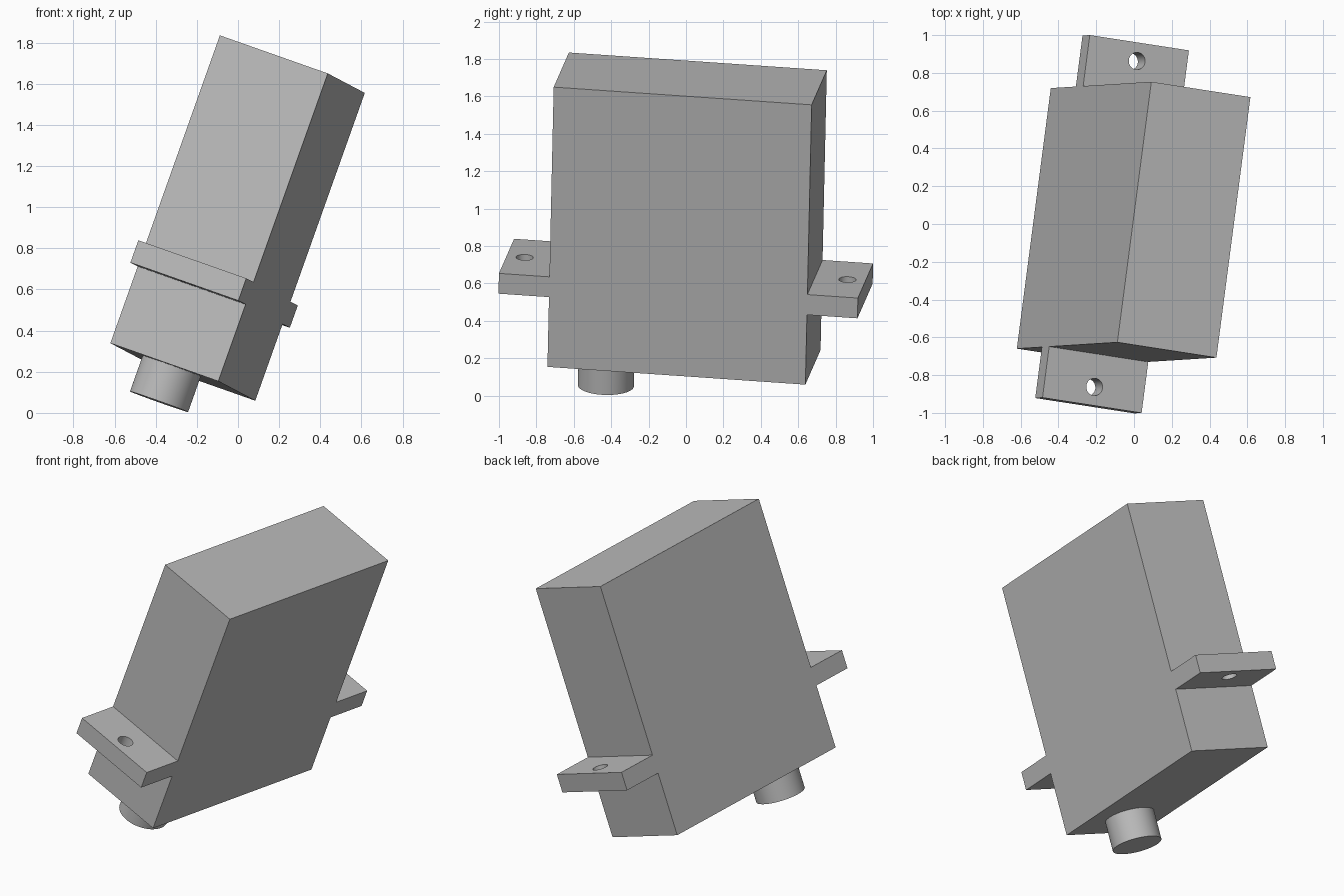
import bpy, bmesh, math
from mathutils import Matrix, Vector

cube = bpy.data.objects.get("Cube")
if cube:
    bpy.data.objects.remove(cube, do_unlink=True)

# Single grey finish
grey = bpy.data.materials.new("plain_grey")
grey.use_nodes = True
colour = (0.5, 0.5, 0.5, 1)
grey.diffuse_color = colour
grey.node_tree.nodes["Principled BSDF"].inputs["Base Color"].default_value = colour

# Tilted frame of the whole motor: width, length and height axes
length_axis = Vector((0.129, 0.989, -0.068)).normalized()
width_axis = Vector((0.9335, -0.142, -0.329))
width_axis = (width_axis - length_axis * width_axis.dot(length_axis)).normalized()
height_axis = width_axis.cross(length_axis)
FRAME = Matrix((width_axis, length_axis, height_axis)).transposed().to_4x4()
FRAME.translation = (-0.002, 0.006, 0.947)

# Half sizes of the case, tab reach and heights
HW, HL, HH = 0.281, 0.697, 0.794
REACH, TAB_TOP, TAB_LOW = 0.97, -0.283, -0.398
HOLE_Y, HOLE_R = 0.872, 0.046
SHAFT_Y, SHAFT_R, SHAFT_END = -0.418, 0.15, -0.978


def finish(name, bm):
    bmesh.ops.recalc_face_normals(bm, faces=bm.faces)
    mesh = bpy.data.meshes.new(name)
    bm.to_mesh(mesh)
    bm.free()
    mesh.materials.append(grey)
    obj = bpy.data.objects.new(name, mesh)
    bpy.context.collection.objects.link(obj)
    obj.matrix_world = FRAME
    return obj


def add_cylinder(bm, y, radius, low, high, sides):
    bmesh.ops.create_cone(bm, cap_ends=True, segments=sides, radius1=radius,
                          radius2=radius, depth=high - low,
                          matrix=Matrix.Translation((0, y, (low + high) / 2)))


def smooth(obj):
    bpy.ops.object.select_all(action='DESELECT')
    obj.select_set(True)
    bpy.context.view_layer.objects.active = obj
    bpy.ops.object.shade_smooth_by_angle(angle=math.radians(30))


# Case with both mounting tabs: mirrored side profile, extruded across the width
half = [(HL, -HH), (HL, TAB_LOW), (REACH, TAB_LOW), (REACH, TAB_TOP), (HL, TAB_TOP), (HL, HH)]
profile = half + [(-y, z) for y, z in reversed(half)]
bm = bmesh.new()
side = bm.faces.new([bm.verts.new((-HW, y, z)) for y, z in profile])
walls = bmesh.ops.extrude_face_region(bm, geom=[side], use_keep_orig=True)
bmesh.ops.translate(bm, vec=(2 * HW, 0, 0),
                    verts=[v for v in walls["geom"] if isinstance(v, bmesh.types.BMVert)])
case = finish("case_with_tabs", bm)

# Screw holes through the tabs
bm = bmesh.new()
for s in (-1, 1):
    add_cylinder(bm, s * HOLE_Y, HOLE_R, TAB_LOW - 0.1, TAB_TOP + 0.1, 32)
cutter = finish("hole_cutter", bm)
cutter.hide_render = True
cut = case.modifiers.new("screw_holes", 'BOOLEAN')
cut.operation = 'DIFFERENCE'
cut.solver = 'EXACT'
cut.object = cutter
bpy.ops.object.select_all(action='DESELECT')
case.select_set(True)
bpy.context.view_layer.objects.active = case
bpy.ops.object.modifier_apply(modifier=cut.name)
bpy.data.objects.remove(cutter, do_unlink=True)
smooth(case)

# Output shaft under the case
bm = bmesh.new()
add_cylinder(bm, SHAFT_Y, SHAFT_R, SHAFT_END, -HH + 0.01, 64)
smooth(finish("output_shaft", bm))
